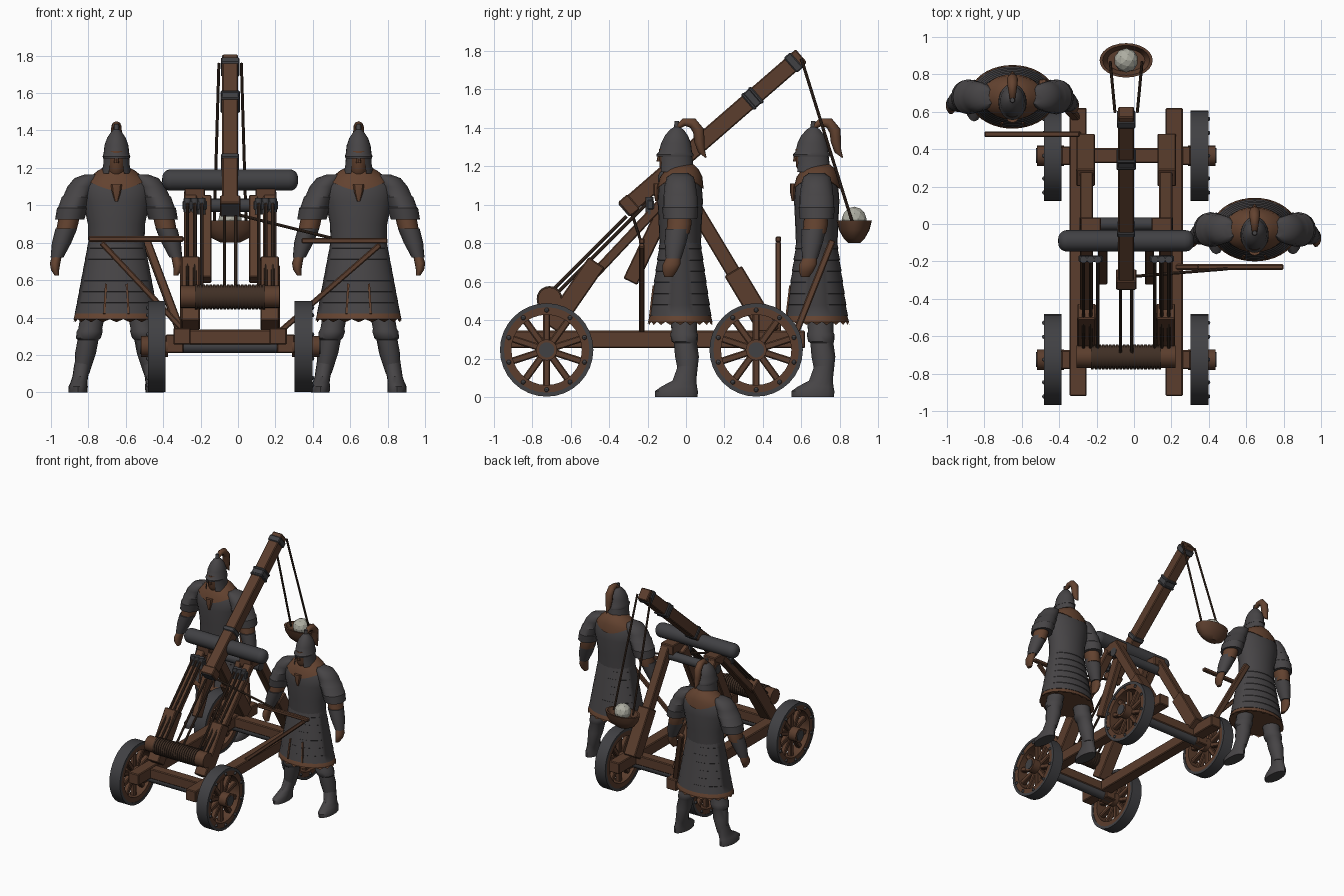
import bpy, bmesh, math
from mathutils import Vector, Matrix

cube = bpy.data.objects.get("Cube")
if cube:
    bpy.data.objects.remove(cube)


def material(name, *rgb):
    m = bpy.data.materials.new(name)
    m.use_nodes = True
    m.diffuse_color = (*rgb, 1)
    m.node_tree.nodes["Principled BSDF"].inputs["Base Color"].default_value = (*rgb, 1)
    return m


WOOD = material("brown wood", .104, .047, .026)
LEATHER = material("tan leather", .125, .055, .029)
ROPE = material("dark rope", .05, .028, .018)
STEEL = material("dark steel", .052, .052, .057)
ARMOUR = material("grey armour", .062, .058, .061)
STONE = material("pale stone", .42, .42, .36)
CX = -0.042  # machine centre line
SIDES = ((-1, "right"), (1, "left"))


def finish(name, bm, mat, smooth=False, bevel=0):
    bmesh.ops.recalc_face_normals(bm, faces=bm.faces)
    mesh = bpy.data.meshes.new(name)
    bm.to_mesh(mesh)
    bm.free()
    ob = bpy.data.objects.new(name, mesh)
    bpy.context.collection.objects.link(ob)
    mesh.materials.append(mat)
    if bevel:
        b = ob.modifiers.new("bevel", "BEVEL")
        b.width, b.segments = bevel, 1 if bevel < .02 else 5
    if smooth:
        bpy.ops.object.select_all(action="DESELECT")
        ob.select_set(True)
        bpy.context.view_layer.objects.active = ob
        bpy.ops.object.shade_smooth_by_angle(angle=math.radians(40))
    return ob


def frame(p, q):
    # matrix whose z axis runs from p to q
    z = (q - p).normalized()
    y = z.cross(Vector((1, 0, 0)) if abs(z.x) < .9 else Vector((0, 1, 0))).normalized()
    x = y.cross(z)
    return Matrix.Translation((p + q) / 2) @ Matrix((x, y, z)).transposed().to_4x4()


def beam(name, p, q, w, h, mat=WOOD, bevel=.006):
    p, q = Vector(p), Vector(q)
    bm = bmesh.new()
    bmesh.ops.create_cube(bm, size=1, matrix=frame(p, q) @ Matrix.Diagonal((w, h, (q - p).length, 1)))
    return finish(name, bm, mat, bevel=bevel)


def rod(name, p, q, r, mat=WOOD, n=16, bevel=0):
    p, q = Vector(p), Vector(q)
    bm = bmesh.new()
    bmesh.ops.create_cone(bm, cap_ends=True, segments=n, radius1=r, radius2=r,
                          depth=(q - p).length, matrix=frame(p, q))
    return finish(name, bm, mat, True, bevel)


def loft(name, rings, mat, n=24, arc=None, wave=None, at=(0, 0)):
    # rings are (z, rx, ry, cx, cy); arc limits the sweep in degrees
    a0, a1 = arc or (0, 360)
    count = n + 1 if arc else n
    bm = bmesh.new()
    rows = []
    for i, ring in enumerate(rings):
        z, rx, ry, cx, cy = (*ring, 0, 0)[:5]
        row = []
        for k in range(count):
            a = math.radians(a0 + (a1 - a0) * k / n)
            dz = wave(k, a) if wave and i == len(rings) - 1 else 0
            row.append(bm.verts.new((at[0] + cx + rx * math.cos(a), at[1] + cy + ry * math.sin(a), z + dz)))
        rows.append(row)
    for lo, hi in zip(rows, rows[1:]):
        for k in range(n):
            j = (k + 1) % count
            bm.faces.new((lo[k], lo[j], hi[j], hi[k]))
    if not arc:
        bm.faces.new(rows[0])
        bm.faces.new(rows[-1])
    return finish(name, bm, mat, True)


def hoop(name, centre, inner, outer, width, mat, n=32):
    # flat band turning around the x axis
    bm = bmesh.new()
    section = [(-width / 2, inner), (width / 2, inner), (width / 2, outer), (-width / 2, outer)]
    verts = [bm.verts.new((x, r, 0)) for x, r in section]
    edges = [bm.edges.new((verts[i], verts[i - 1])) for i in range(4)]
    bmesh.ops.spin(bm, geom=verts + edges, axis=(1, 0, 0), cent=(0, 0, 0), angle=math.tau, steps=n)
    bmesh.ops.remove_doubles(bm, verts=bm.verts, dist=1e-4)
    bmesh.ops.translate(bm, verts=bm.verts, vec=centre)
    return finish(name, bm, mat, True)


def wheel(name, x, y, out):
    c = Vector((x, y, .245))
    hoop(name + "_tyre", c, .222, .243, .095, STEEL)
    hoop(name + "_rim", c, .183, .225, .088, WOOD)
    ax = Vector((out, 0, 0))
    rod(name + "_hub", c - ax * .06, c + ax * .085, .055)
    rod(name + "_cap", c + ax * .08, c + ax * .09, .04, STEEL)
    bm = bmesh.new()
    for k in range(10):
        a = (k + .5) * math.tau / 10
        d = Vector((0, math.cos(a), math.sin(a)))
        beam(name + "_spoke", c + d * .04, c + d * .195, .04, .036)
        bmesh.ops.create_uvsphere(bm, u_segments=8, v_segments=6, radius=.012,
                                  matrix=Matrix.Translation(c + d * .207 + ax * .046))
    finish(name + "_studs", bm, STEEL, True)


# Wheels, axles and base frame
for y, end in ((-.725, "front"), (.365, "rear")):
    for s, side in SIDES:
        wheel(f"{end}_{side}_wheel", CX + s * .392, y, s)
        beam(f"{end}_{side}_axle_block", (CX + s * .25, y, .26), (CX + s * .345, y, .26), .1, .1)
    rod(end + "_axle", (CX - .4, y, .245), (CX + .4, y, .245), .036, STEEL)
    beam(end + "_crossbeam", (CX - .27, y, .295), (CX + .27, y, .295), .08, .08)

for s, side in SIDES:
    x = CX + s * .257
    beam(side + "_base_beam", (x, -.92, .3), (x, .62, .3), .092, .09)
    # Trestle: front leg, rear leg, hanging plank and head block
    x = CX + s * .212
    beam(side + "_front_leg", (x, -.70, .36), (x, -.465, .70), .1, .1)
    beam(side + "_front_leg_upper", (x, -.56, .55), (x, -.08, 1.06), .07, .05)
    beam(side + "_rear_leg", (x + s * .005, .44, .33), (x + s * .005, .245, .655), .1, .105)
    beam(side + "_rear_leg_upper", (x, .3, .56), (x, 0, 1.06), .07, .075)
    x = CX + s * .125
    beam(side + "_hanging_plank", (x, -.29, .6), (x, -.08, 1.04), .05, .08)
    x = CX + s * .19
    beam(side + "_head_block", (x, -.12, 1.06), (x, .035, 1.06), .11, .08)
    for k in range(3):
        xk = x + (k - 1) * .038
        rod(f"{side}_tension_rope_{k}", (xk, -.66, .55), (xk, -.18, 1.03), .009, ROPE, 8)
        rod(f"{side}_clamp_{k}", (xk, -.19, .95), (xk, -.19, 1.04), .02, STEEL, 10)
    beam(side + "_clamp_plate", (x - .065, -.185, 1.0), (x + .065, -.185, 1.0), .035, .05, STEEL)
    rod(side + "_arm_rope", (CX + s * .03, -.31, .94), (CX + s * .03, -.69, .56), .009, ROPE, 8)

rod("arm_pivot", (CX - .25, 0, 1.0), (CX + .25, 0, 1.0), .035, STEEL)
rod("padded_stop_bar", (CX - .363, -.09, 1.135), (CX + .363, -.09, 1.135), .057, STEEL, 24, .045)

# Windlass with wound rope
rod("windlass_drum", (CX - .265, -.71, .51), (CX + .265, -.71, .51), .06)
for k in range(20):
    x = CX - .18 + k * .0189
    hoop("windlass_coil", (x, -.71, .51), .055, .067, .0135, ROPE, 20)
rod("windlass_rope_core", (CX - .186, -.71, .51), (CX + .186, -.71, .51), .0615, ROPE, 20)

# Throwing arm with bands
low, high = Vector((CX, -.31, .985)), Vector((CX, .6, 1.775))
along = (high - low).normalized()
beam("throwing_arm", low, high, .085, .09)
beam("arm_butt", low - along * .015, low + along * .05, .11, .1)
beam("arm_butt_plate", low - along * .02, low - along * .012, .095, .085, STEEL, 0)
for t, length, grow in ((.31, .035, .012), (.70, .02, .018), (.72, .05, .01), (.74, .02, .018), (.955, .045, .014)):
    c = low.lerp(high, t)
    beam("arm_band", c - along * length / 2, c + along * length / 2, .085 + grow, .09 + grow, STEEL)

# Sling, bowl and ball
for s, side in SIDES:
    rod(side + "_sling_rope", (CX + s * .06, .6, 1.76), (CX + s * .085, .865, .91), .008, ROPE, 8)
loft("sling_bowl", [(.80, .05, .03), (.825, .1, .055), (.87, .132, .08), (.918, .142, .092),
                    (.918, .126, .08), (.87, .1, .06)], WOOD, at=(CX, .875))
bm = bmesh.new()
bmesh.ops.create_icosphere(bm, subdivisions=2, radius=.065, matrix=Matrix.Translation((CX, .875, .925)))
finish("stone_ball", bm, STONE)

# Hand bars with braces
beam("left_hand_bar", (.34, -.23, .81), (.8, -.23, .81), .03, .03)
beam("left_hand_bar_brace", (.76, -.23, .79), (.23, -.23, .33), .03, .03)
rod("left_pull_rope", (0, -.28, .95), (.5, -.24, .825), .008, ROPE, 8)
beam("right_hand_bar", (-.8, .48, .82), (-.29, .48, .82), .03, .03)
beam("right_hand_bar_brace", (-.73, .48, .8), (-.29, .48, .33), .03, .03)
beam("right_rear_brace", (-.49, .76, .81), (-.31, .57, .33), .045, .035)


def soldier(tag, x, y):
    at = (x, y)

    def part(name, rings, mat, **kw):
        return loft(f"{tag}_{name}", rings, mat, at=at, **kw)

    # Legs, boots and arms, mirrored
    for s, side in SIDES:
        def limb(name, rings, mat):
            part(side + "_" + name, [(z, rx, ry, s * cx, cy) for z, rx, ry, cx, cy in rings], mat, n=16)
        limb("leg", [(.45, .066, .07, .12, .02), (.34, .064, .066, .14, .02), (.325, .07, .072, .143, .02),
                     (.29, .066, .068, .15, .023), (.28, .056, .06, .152, .027), (.21, .056, .062, .165, .035),
                     (.1, .04, .045, .185, .04)], ARMOUR)
        limb("boot", [(0, .05, .11, .205, -.02), (.03, .052, .112, .205, -.02), (.055, .045, .092, .2, -.005),
                      (.085, .042, .062, .193, .022), (.16, .046, .05, .178, .037)], ARMOUR)
        limb("shoulder", [(1.165, .04, .04, .13, 0), (1.145, .065, .07, .16, 0), (1.1, .074, .082, .188, 0),
                          (1.05, .074, .086, .21, 0), (1.045, .08, .09, .212, 0), (.99, .078, .09, .233, 0),
                          (.985, .083, .094, .235, 0), (.925, .078, .088, .25, .0), (.928, .06, .07, .25, 0)], ARMOUR)
        limb("elbow", [(.95, .056, .06, .25, -.005), (.9, .056, .064, .26, -.005),
                       (.85, .053, .06, .272, -.012)], LEATHER)
        limb("bracer", [(.875, .058, .064, .268, -.015), (.8, .052, .056, .293, -.025),
                        (.72, .034, .04, .318, -.035)], ARMOUR)
        limb("hand", [(.73, .026, .036, .318, -.035), (.69, .028, .046, .328, -.045),
                      (.655, .022, .038, .328, -.055), (.625, .012, .022, .318, -.06)], LEATHER)

    # Layered skirt over a jagged hem
    rows = []
    for k in range(7):
        f = k / 6
        z, rx, ry = .8 - .35 * f, .152 + .066 * f, .108 + .05 * f
        rows += [(z + .028, rx - .007, ry - .007), (z - .028, rx + .005, ry + .005)]
    part("skirt", rows, ARMOUR, n=40)
    part("hem", [(.45, .2, .14), (.42, .222, .16), (.375, .232, .17)], LEATHER, n=40,
         wave=lambda k, a: .016 * (k % 2))
    for s, side in SIDES:
        beam(f"{tag}_{side}_skirt_slit", (x + s * .055, y - .139, .58), (x + s * .065, y - .158, .42),
             .012, .009, LEATHER, 0)

    # Torso and collar
    part("torso", [(.79, .15, .108), (.9, .153, .112), (1.02, .178, .118), (1.1, .182, .112),
                   (1.15, .14, .09), (1.19, .06, .06)], ARMOUR)
    part("collar", [(1.21, .055, .06, 0, .01), (1.185, .1, .085, 0, .01), (1.145, .15, .11, 0, .005),
                    (1.115, .163, .122)], LEATHER,
         wave=lambda k, a: -.05 * abs(math.sin(a)) ** 3 + .015)
    part("collar_tassel", [(1.11, .03, .02, 0, -.118), (1.07, .024, .018, 0, -.122),
                           (1.02, .008, .008, 0, -.122)], LEATHER, n=8)

    # Head, helmet, neck guard and plume
    part("head", [(1.13, .045, .045, 0, -.02), (1.17, .04, .055, 0, -.035), (1.2, .05, .068, 0, -.04),
                  (1.29, .058, .075, 0, -.035)], LEATHER)
    part("nose", [(1.265, .008, .008, 0, -.108), (1.225, .014, .014, 0, -.11)], LEATHER, n=8)
    part("helmet", [(1.25, .07, .096, 0, -.027), (1.262, .074, .097, 0, -.027), (1.275, .069, .086, 0, -.025),
                    (1.32, .064, .078, 0, -.022), (1.36, .05, .06, 0, -.02), (1.39, .03, .036, 0, -.018),
                    (1.405, .014, .014, 0, -.018), (1.435, .012, .012, 0, -.018)], ARMOUR)
    part("neck_guard", [(1.27, .068, .085, 0, -.025), (1.22, .07, .088, 0, -.022), (1.17, .08, .094, 0, -.02)],
         ARMOUR, arc=(-60, 240))
    curve = bpy.data.curves.new(f"{tag}_plume", "CURVE")
    curve.dimensions = "3D"
    curve.bevel_depth, curve.bevel_resolution, curve.use_fill_caps = .027, 2, True
    path = [(-.015, 1.405, .5), (.02, 1.43, .75), (.065, 1.425, 1), (.095, 1.385, 1.1),
            (.1, 1.33, 1), (.11, 1.28, .7), (.135, 1.245, .1)]
    line = curve.splines.new("POLY")
    line.points.add(len(path) - 1)
    for pt, (py, pz, r) in zip(line.points, path):
        pt.co, pt.radius = (x, y + py, pz, 1), r
    curve.materials.append(LEATHER)
    bpy.context.collection.objects.link(bpy.data.objects.new(f"{tag}_plume", curve))


soldier("left_soldier", .645, -.03)
soldier("right_soldier", -.65, .68)
